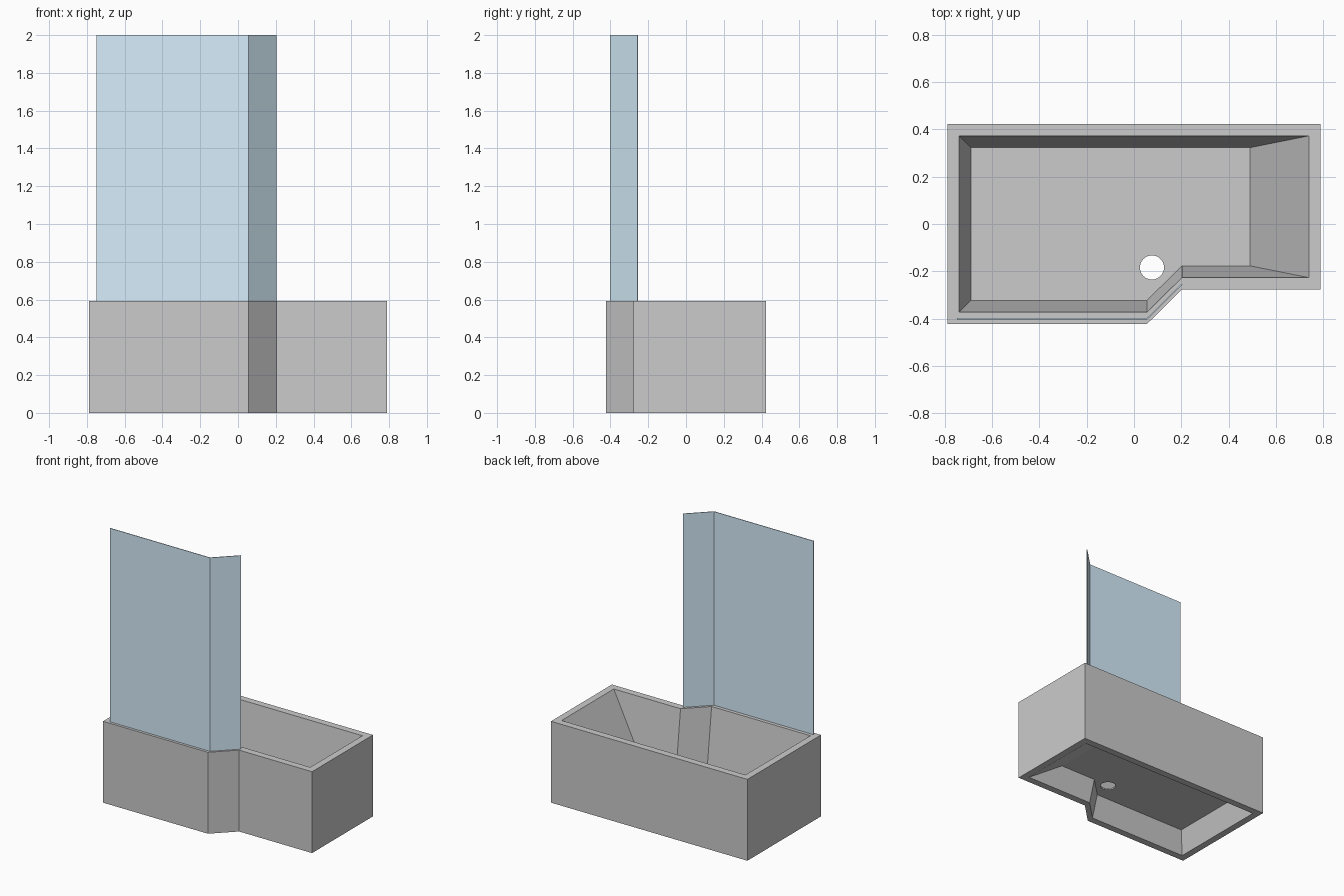
import bpy, bmesh
from math import cos, sin, tau

if "Cube" in bpy.data.objects:
    bpy.data.objects.remove(bpy.data.objects["Cube"])

NOTCH_A, NOTCH_B = 0.055, 0.203   # start and end of the angled front step


def make_object(name, bm):
    bmesh.ops.recalc_face_normals(bm, faces=bm.faces[:])
    mesh = bpy.data.meshes.new(name)
    bm.to_mesh(mesh)
    bm.free()
    obj = bpy.data.objects.new(name, mesh)
    bpy.context.collection.objects.link(obj)
    return obj


def outline(inset, right):
    """Stepped tub plan, inset from the outer edge, ending at x = right."""
    left, front, back = -0.79 + inset, -0.423 + inset, 0.423 - inset
    step = -0.277 + inset
    return [(left, front), (NOTCH_A, front), (NOTCH_B, step),
            (right, step), (right, back), (left, back)]


def add_loop(bm, points, z):
    return [bm.verts.new((x, y, z)) for x, y in points]


def bridge(bm, a, b):
    n = len(a)
    for i in range(n):
        j = (i + 1) % n
        bm.faces.new((a[i], a[j], b[j], b[i]))


def fill_between(bm, outer, inner):
    edges = []
    for loop in (outer, inner):
        for i, v in enumerate(loop):
            w = loop[(i + 1) % len(loop)]
            edges.append(bm.edges.get((v, w)) or bm.edges.new((v, w)))
    bmesh.ops.triangle_fill(bm, use_beauty=True, use_dissolve=False, edges=edges)


# Bathtub: thin floor, sloped basin, flat rim, outer wall, hollow underside
outer, rim, floor = outline(0, 0.79), outline(0.05, 0.74), outline(0.10, 0.49)
drain = [(0.076 + 0.051 * cos(tau * i / 32), -0.184 + 0.051 * sin(tau * i / 32))
         for i in range(32)]
bm = bmesh.new()
sections = [(floor, 0.17), (rim, 0.592), (outer, 0.592),
            (outer, 0.0), (rim, 0.0), (floor, 0.16)]
loops = [add_loop(bm, pts, z) for pts, z in sections]
for a, b in zip(loops, loops[1:]):
    bridge(bm, a, b)

# Drain hole through the floor
hole_top, hole_bottom = add_loop(bm, drain, 0.17), add_loop(bm, drain, 0.16)
fill_between(bm, loops[0], hole_top)
fill_between(bm, loops[-1], hole_bottom)
bridge(bm, hole_top, hole_bottom)
make_object("bathtub", bm)

# Glass shower screen following the front rim
bm = bmesh.new()
path = [(-0.748, -0.401), (NOTCH_A, -0.401), (NOTCH_B, -0.255)]
low, high = add_loop(bm, path, 0.592), add_loop(bm, path, 2.0)
for i in range(2):
    bm.faces.new((low[i], low[i + 1], high[i + 1], high[i]))
screen = make_object("shower_screen", bm)
solid = screen.modifiers.new("thickness", 'SOLIDIFY')
solid.thickness = 0.005
solid.offset = 0
glass = bpy.data.materials.new("blue_glass")
glass.diffuse_color = (0.68, 0.86, 0.98, 1)
glass.use_nodes = True
glass.node_tree.nodes["Principled BSDF"].inputs["Base Color"].default_value = glass.diffuse_color
screen.data.materials.append(glass)
